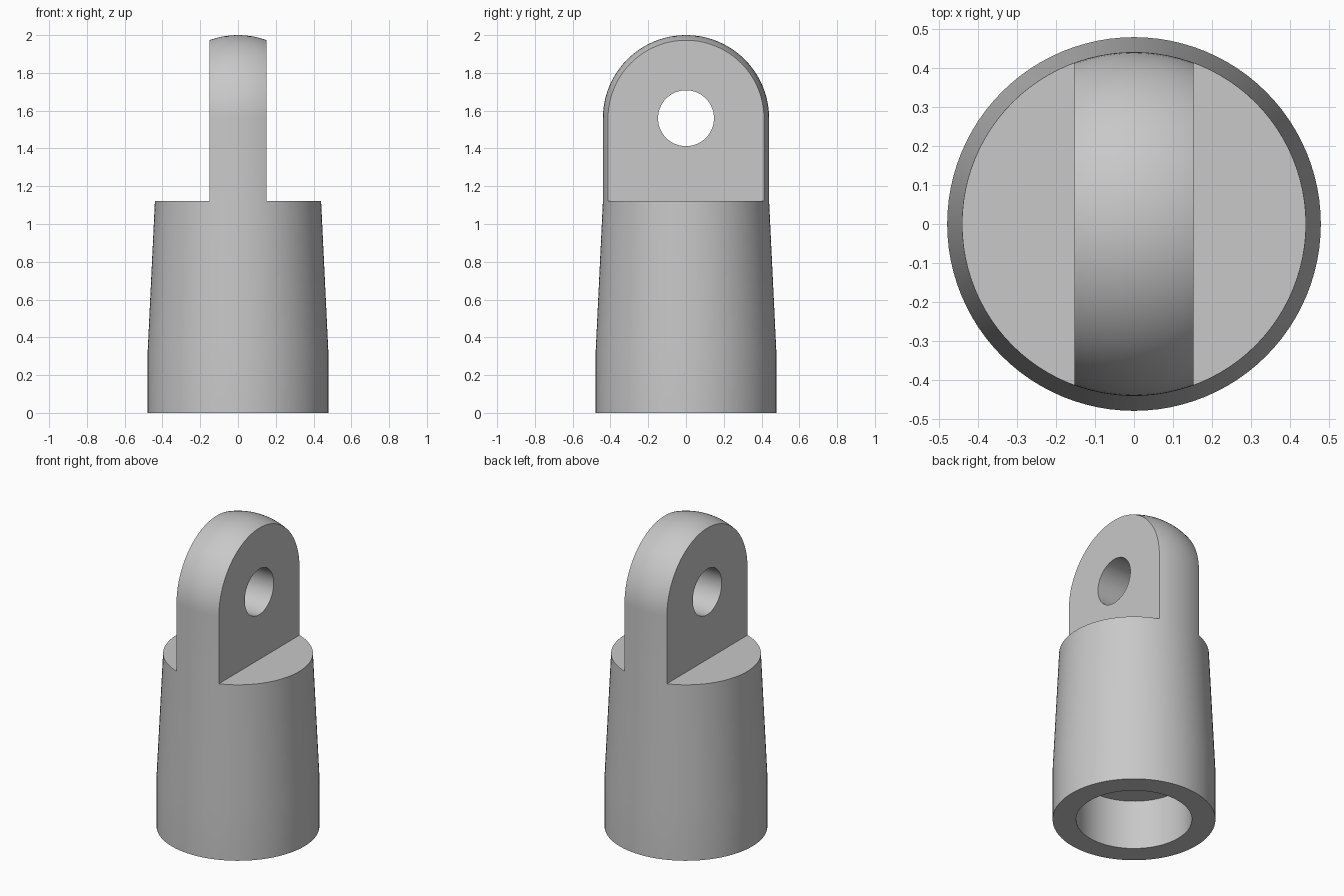
import bpy, bmesh, math
from mathutils import Matrix

cube = bpy.data.objects.get("Cube")
if cube:
    bpy.data.objects.remove(cube, do_unlink=True)

SEGMENTS = 96
BASE_R, NECK_R, BORE_R, HOLE_R = 0.478, 0.44, 0.34, 0.148
TAPER_Z, SHOULDER_Z, EYE_Z = 0.33, 1.122, 1.56
BORE_DEPTH, TAB_HALF = 0.32, 0.152

grey = bpy.data.materials.new("plain grey")
grey.use_nodes = True
grey.diffuse_color = (0.58, 0.58, 0.58, 1)
grey.node_tree.nodes["Principled BSDF"].inputs["Base Color"].default_value = grey.diffuse_color


def add_object(name, bm):
    bmesh.ops.recalc_face_normals(bm, faces=bm.faces)
    mesh = bpy.data.meshes.new(name)
    bm.to_mesh(mesh)
    bm.free()
    mesh.materials.append(grey)
    obj = bpy.data.objects.new(name, mesh)
    bpy.context.collection.objects.link(obj)
    return obj


def lathe(name, profile):
    bm = bmesh.new()
    verts = [bm.verts.new((r, 0, z)) for r, z in profile]
    edges = [bm.edges.new(pair) for pair in zip(verts, verts[1:])]
    bmesh.ops.spin(bm, geom=verts + edges, cent=(0, 0, 0), axis=(0, 0, 1),
                   angle=math.tau, steps=SEGMENTS)
    bmesh.ops.remove_doubles(bm, verts=bm.verts, dist=0.0001)
    return add_object(name, bm)


def subtract(target, cutter):
    cutter.hide_render = True
    mod = target.modifiers.new(cutter.name, "BOOLEAN")
    mod.operation = "DIFFERENCE"
    mod.solver = "EXACT"
    mod.object = cutter
    bpy.ops.object.modifier_apply(modifier=mod.name)
    bpy.data.objects.remove(cutter, do_unlink=True)


# Turned blank: blind bore, straight foot, tapered body, domed top
profile = [(0, BORE_DEPTH), (BORE_R, BORE_DEPTH), (BORE_R, 0), (BASE_R, 0),
           (BASE_R, TAPER_Z), (NECK_R, SHOULDER_Z - 0.002)]
steps = 24
for i in range(steps + 1):
    a = math.pi / 2 * i / steps
    profile.append((NECK_R * math.cos(a), EYE_Z + NECK_R * math.sin(a)))
profile[-1] = (0, EYE_Z + NECK_R)
rod_end = lathe("eye_rod_end", profile)
bpy.context.view_layer.objects.active = rod_end
rod_end.select_set(True)

# Flats milled on both sides to leave the eye tab
for side in (-1, 1):
    bm = bmesh.new()
    bmesh.ops.create_cube(bm, size=1)
    bmesh.ops.translate(bm, verts=bm.verts,
                        vec=(side * (TAB_HALF + 0.5), 0, SHOULDER_Z + 0.5))
    subtract(rod_end, add_object("flat_cutter", bm))

# Cross hole through the tab
bm = bmesh.new()
bmesh.ops.create_cone(bm, cap_ends=True, segments=64, radius1=HOLE_R, radius2=HOLE_R, depth=1,
                      matrix=Matrix.Translation((0, 0, EYE_Z)) @ Matrix.Rotation(math.pi / 2, 4, "Y"))
subtract(rod_end, add_object("hole_cutter", bm))

bpy.ops.object.shade_smooth_by_angle(angle=math.radians(30))
